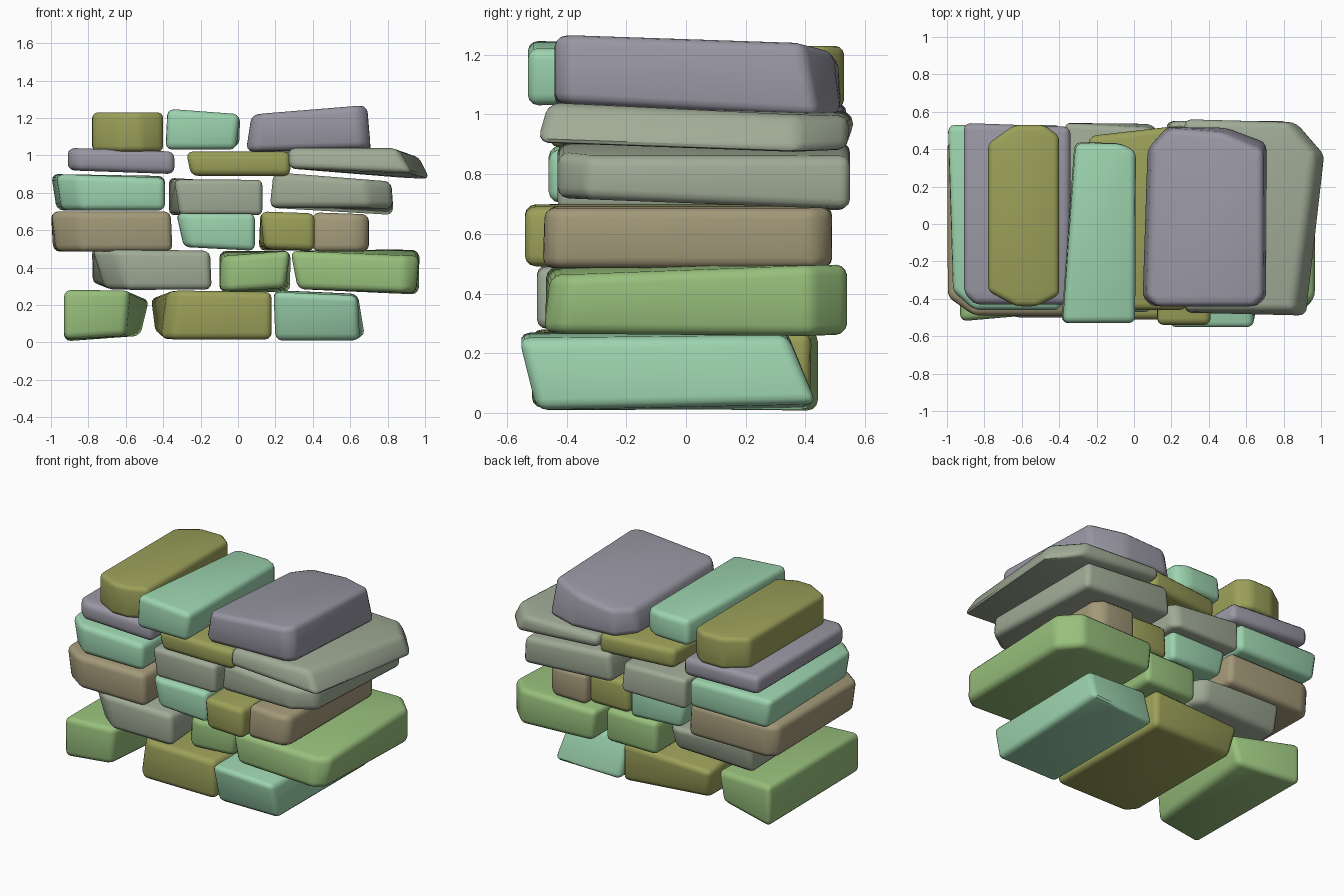
import bpy, bmesh, math
from mathutils import Vector

if "Cube" in bpy.data.objects:
    bpy.data.objects.remove(bpy.data.objects["Cube"])


def material(name, r, g, b):
    m = bpy.data.materials.new(name)
    lin = [((c / 255 + 0.055) / 1.055) ** 2.4 for c in (r, g, b)]
    m.diffuse_color = (*lin, 1)
    m.use_nodes = True
    m.node_tree.nodes["Principled BSDF"].inputs["Base Color"].default_value = m.diffuse_color
    return m


olive = material("olive", 155, 160, 89)
purple = material("purple_grey", 153, 151, 163)
teal = material("teal", 156, 211, 174)
grey = material("sage_grey", 160, 171, 150)
brown = material("brown", 163, 153, 121)
green = material("moss_green", 152, 192, 124)


def stone(name, mat, x, y, z, bevel=0.036, cuts={}, **moves):
    """Rounded block. moves shift corners named Front/Back, Left/Right, Down/Up:
    a short key such as L or FU moves every corner containing those letters.
    cuts chop an upright corner edge by (distance along x, distance along y)."""
    bm = bmesh.new()
    order = ("FL", "FR", "BR", "BL")
    rings = []
    for k, c in enumerate("DU"):
        pts = []
        for b, a in order:
            p = Vector((x["LR".index(a)], y["FB".index(b)], z[k]))
            for key, d in moves.items():
                if set(key) <= {a, b, c}:
                    p += Vector(d)
            pts.append(p)
        ring = []
        for n, key in enumerate(order):
            if key not in cuts:
                ring.append(bm.verts.new(pts[n]))
                continue
            before, after = pts[n - 1] - pts[n], pts[(n + 1) % 4] - pts[n]
            cx, cy = cuts[key]
            lengths = (cy, cx) if key in ("FL", "BR") else (cx, cy)
            for d, length in zip((before, after), lengths):
                ring.append(bm.verts.new(pts[n] + d.normalized() * length))
        rings.append(ring)
    low, high = rings
    bm.faces.new(low[::-1])
    bm.faces.new(high)
    for n in range(len(low)):
        m = (n + 1) % len(low)
        bm.faces.new((low[n], low[m], high[m], high[n]))
    bmesh.ops.recalc_face_normals(bm, faces=bm.faces)
    bmesh.ops.bevel(bm, geom=bm.edges[:], offset=bevel, segments=3,
                    profile=0.5, affect='EDGES', clamp_overlap=True)
    bmesh.ops.triangulate(bm, faces=[f for f in bm.faces if len(f.verts) > 4])
    me = bpy.data.meshes.new(name)
    bm.to_mesh(me)
    bm.free()
    me.materials.append(mat)
    ob = bpy.data.objects.new(name, me)
    bpy.context.collection.objects.link(ob)
    bpy.context.view_layer.objects.active = ob
    ob.select_set(True)
    bpy.ops.object.shade_smooth_by_angle(angle=math.radians(40))
    ob.select_set(False)


# Bottom course
stone("base_left_stone", green, (-0.93, -0.58), (-0.52, 0.45), (0.005, 0.28),
      FR=(0, 0.03, 0), BR=(0.11, -0.06, 0), BRU=(0, -0.05, -0.05),
      FRD=(-0.02, 0, 0.03), BRD=(-0.05, -0.03, 0.03), FLD=(0, 0, 0.01))
stone("base_middle_stone", olive, (-0.41, 0.18), (-0.51, 0.42), (0.015, 0.27),
      cuts={"FL": (0.06, 0.07)}, LFU=(0.04, 0, 0.01), BLU=(-0.06, 0, -0.03),
      BLD=(-0.03, -0.05, 0.03))
stone("base_right_stone", teal, (0.2, 0.65), (-0.53, 0.42), (0.01, 0.27),
      FU=(0, -0.03, -0.01), FD=(0, 0.03, 0), BU=(0, -0.08, 0),
      BRD=(0.03, 0.02, 0.02), RU=(-0.01, 0, -0.01), LU=(-0.01, 0, 0.01))

# Second course
stone("second_left_stone", grey, (-0.78, -0.14), (-0.5, 0.44), (0.28, 0.5),
      cuts={"FL": (0.12, 0.1), "BR": (0.06, 0.06)}, FLD=(0.08, 0, 0), RU=(-0.01, 0, 0),
      BD=(0, -0.04, 0.03), FU=(0, 0, -0.01), BRD=(-0.02, 0, 0.02), LU=(0, 0, 0.01),
      BRU=(0, 0, -0.02))
stone("second_middle_stone", green, (-0.1, 0.28), (-0.42, 0.46), (0.27, 0.49),
      cuts={"FL": (0.06, 0.05)}, FLU=(0.01, 0, -0.03), FRD=(-0.03, 0, 0.02))
stone("second_right_stone", green, (0.3, 0.97), (-0.47, 0.54), (0.265, 0.49),
      cuts={"BR": (0.12, 0.12), "FR": (0.07, 0.06)}, LD=(0.02, 0, 0.02),
      RD=(0, 0, -0.01), RFD=(-0.02, -0.01, 0.01), LFU=(-0.02, 0, 0), RFU=(0, 0.02, -0.03),
      BRU=(0, 0, 0.01))

# Third course
stone("third_left_stone", brown, (-0.99, -0.35), (-0.49, 0.48), (0.485, 0.7),
      cuts={"FL": (0.14, 0.1), "BL": (0.06, 0.05)}, LFD=(0.02, 0, 0), LU=(-0.01, 0, 0),
      RU=(-0.01, 0, 0))
stone("third_inner_left_stone", teal, (-0.31, 0.09), (-0.47, 0.47), (0.49, 0.69),
      cuts={"FL": (0.05, 0.04)}, LD=(0.02, 0, 0.02), LU=(-0.02, 0, 0))
stone("third_inner_right_stone", olive, (0.11, 0.41), (-0.54, 0.45), (0.49, 0.7),
      LFD=(0.03, 0, 0.01), LU=(0.01, 0, 0), RU=(0, 0, -0.01))
stone("third_right_stone", brown, (0.4, 0.7), (-0.48, 0.49), (0.485, 0.695),
      cuts={"FR": (0.06, 0.04), "BR": (0.06, 0.06)}, RU=(0, 0, -0.01), LFU=(0, 0.02, 0))

# Fourth course
stone("fourth_left_stone", teal, (-0.94, -0.39), (-0.46, 0.53), (0.705, 0.89),
      cuts={"FL": (0.11, 0.1)}, LU=(-0.03, 0, 0.01), BL=(-0.03, 0, 0),
      FRU=(0, 0, -0.01))
stone("fourth_middle_stone", grey, (-0.34, 0.13), (-0.43, 0.54), (0.68, 0.88),
      cuts={"BR": (0.04, 0.04)}, FU=(0, 0, -0.01), BL=(-0.03, 0, 0),
      LFD=(0.03, 0, 0), BRU=(0, -0.03, -0.03))
stone("fourth_right_stone", grey, (0.17, 0.83), (-0.43, 0.55), (0.69, 0.88),
      cuts={"FR": (0.14, 0.1)}, LU=(0.02, 0, 0.03), RU=(-0.01, 0, -0.02),
      LD=(0, 0, 0.03), RD=(0, 0, -0.01), FRD=(0, 0, 0.04))

# Fifth course
stone("fifth_left_stone", purple, (-0.91, -0.34), (-0.43, 0.54), (0.9, 1.02),
      cuts={"FL": (0.06, 0.06)}, LU=(0, 0, 0.02), LD=(0, 0, 0.02), RB=(0, -0.02, 0))
stone("fifth_middle_stone", olive, (-0.28, 0.28), (-0.46, 0.53), (0.89, 1.02),
      LFD=(0.03, 0, 0), BL=(0.04, -0.06, 0))
stone("fifth_right_stone", grey, (0.27, 0.95), (-0.5, 0.56), (0.9, 1.04),
      cuts={"BR": (0.17, 0.17)}, LD=(0, 0, 0.03), RD=(0.06, 0, -0.035),
      RFU=(-0.1, 0, 0), FRD=(-0.08, 0, 0.04), BR=(0.04, -0.02, 0),
      BRU=(0, 0, -0.05), BLU=(0, 0, -0.03), FLD=(0, 0.02, 0), FU=(0, 0.04, 0))

# Top course
stone("top_left_stone", olive, (-0.78, -0.4), (-0.44, 0.53), (1.02, 1.23), 0.03,
      cuts={"FL": (0.15, 0.08), "FR": (0.12, 0.06), "BL": (0.14, 0.1), "BR": (0.08, 0.06)})
stone("top_middle_stone", teal, (-0.39, 0.01), (-0.53, 0.43), (1.03, 1.23),
      cuts={"BR": (0.08, 0.04)}, FRD=(-0.02, 0, 0), BL=(0.07, 0.01, 0),
      LU=(0.01, 0, 0.02), RU=(0, 0, -0.01), BLU=(0, -0.01, -0.03), BD=(0, 0, 0.02))
stone("top_right_stone", purple, (0.04, 0.71), (-0.44, 0.52), (1.02, 1.25),
      cuts={"BL": (0.1, 0.12), "BR": (0.22, 0.08), "FL": (0.05, 0.05), "FR": (0.05, 0.05)},
      LU=(0.03, 0, -0.03), RD=(0, 0, 0.02), RFU=(-0.02, 0, 0.02),
      BRU=(-0.02, -0.05, -0.01), BRD=(0, 0, -0.05), BL=(0.03, 0, 0), BLU=(0, 0, -0.04))
